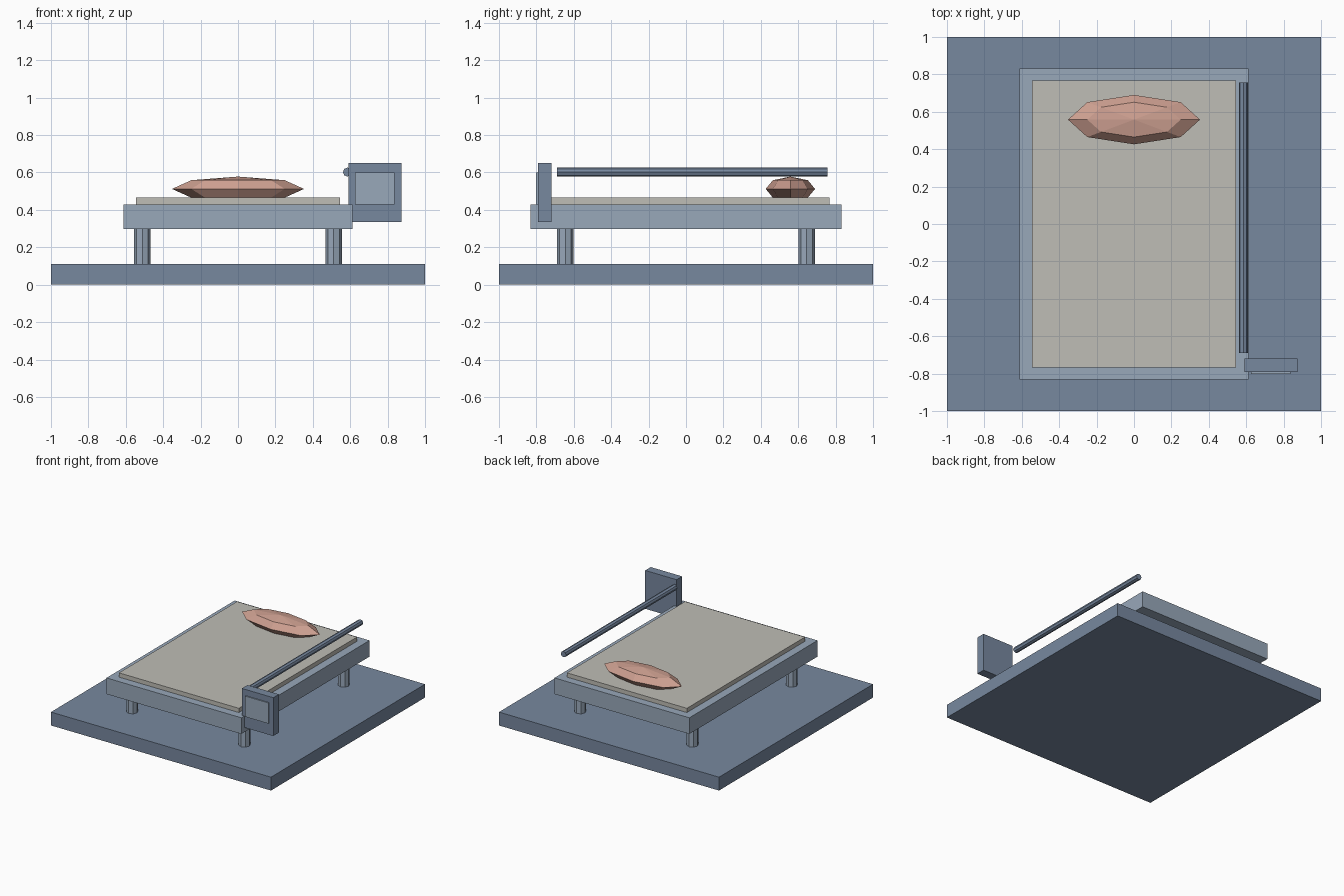
import bpy
import math

if "Cube" in bpy.data.objects:
    bpy.data.objects.remove(bpy.data.objects["Cube"])


def material(name, rgb):
    """Flat colour given as sRGB 0-255, stored as linear."""
    def lin(c):
        c /= 255
        return c / 12.92 if c <= 0.04045 else ((c + 0.055) / 1.055) ** 2.4
    m = bpy.data.materials.new(name)
    m.diffuse_color = (*[lin(c) for c in rgb], 1)
    m.use_nodes = True
    m.node_tree.nodes["Principled BSDF"].inputs["Base Color"].default_value = m.diffuse_color
    return m


slate = material("slate blue", (119, 136, 159))
pale = material("pale steel", (152, 168, 186))
linen = material("linen grey", (191, 189, 182))
rose = material("dusty rose", (206, 160, 145))


def finish(name, mat):
    ob = bpy.context.object
    ob.name = name
    ob.data.materials.append(mat)
    return ob


def box(name, mat, x, y, z):
    """Box from (min, max) ranges on each axis."""
    bpy.ops.mesh.primitive_cube_add(size=1, location=[sum(r) / 2 for r in (x, y, z)])
    ob = finish(name, mat)
    ob.scale = [r[1] - r[0] for r in (x, y, z)]
    return ob


def rod(name, mat, radius, length, loc, rot=(0, 0, 0)):
    bpy.ops.mesh.primitive_cylinder_add(vertices=8, radius=radius, depth=length,
                                        location=loc, rotation=rot)
    return finish(name, mat)


# Floor slab
box("floor", slate, (-1, 1), (-1, 1), (0, 0.11))

# Bed: frame, mattress and four legs
box("bed_frame", pale, (-0.613, 0.613), (-0.832, 0.832), (0.297, 0.43))
box("mattress", linen, (-0.545, 0.545), (-0.767, 0.767), (0.43, 0.465))
for sx, side in ((-1, "left"), (1, "right")):
    for sy, end in ((-1, "front"), (1, "back")):
        rod(f"leg_{end}_{side}", pale, 0.044, 0.187,
            (sx * 0.511, sy * 0.645, 0.2035))

# Faceted pillow
bpy.ops.mesh.primitive_uv_sphere_add(segments=8, ring_count=4, radius=1,
                                     location=(0, 0.558, 0.512))
finish("pillow", rose).scale = (0.353, 0.132, 0.066)

# Side rail
rod("side_rail", slate, 0.024, 1.445, (0.585, 0.033, 0.602), (math.pi / 2, 0, 0))

# Monitor with a pale screen plate
box("monitor", slate, (0.59, 0.875), (-0.792, -0.72), (0.335, 0.65))
box("monitor_screen", pale, (0.625, 0.837), (-0.801, -0.792), (0.43, 0.6))
